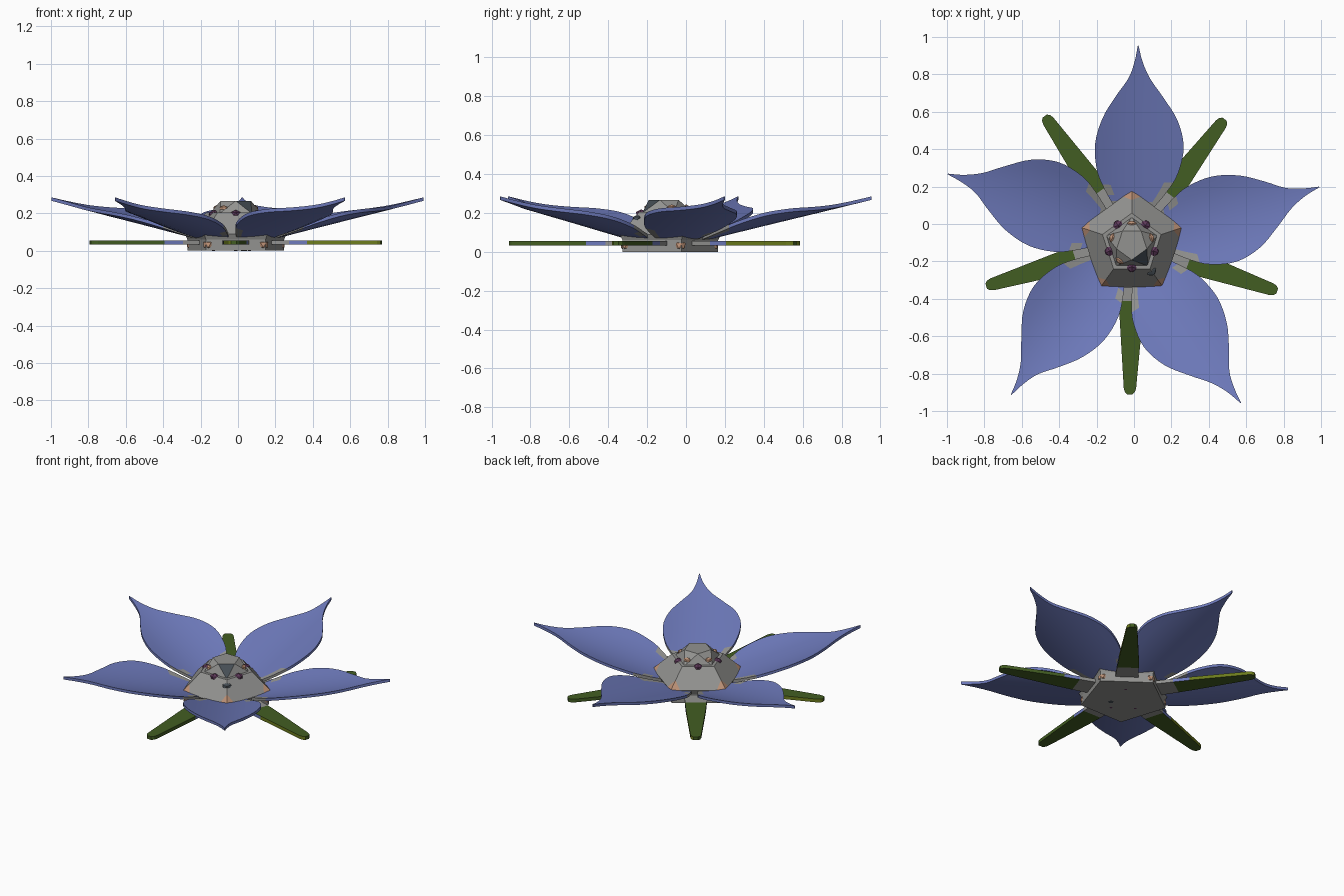
import bpy, bmesh, math
from mathutils import Vector, Matrix

if "Cube" in bpy.data.objects:
    bpy.data.objects.remove(bpy.data.objects["Cube"])

CX, CY = -0.014, -0.09


def mat(name, c):
    m = bpy.data.materials.new(name)
    m.diffuse_color = (*c, 1)
    m.use_nodes = True
    m.node_tree.nodes["Principled BSDF"].inputs["Base Color"].default_value = m.diffuse_color
    return m


BLUE = mat("petal blue", (0.155, 0.195, 0.50))
GREEN = mat("leaf green", (0.055, 0.11, 0.016))
OLIVE = mat("olive edge", (0.15, 0.20, 0.012))
GREY = mat("stone grey", (0.29, 0.29, 0.28))
PEACH = mat("peach", (0.50, 0.28, 0.18))
PURPLE = mat("plum", (0.11, 0.04, 0.10))
SLATE = mat("dark slate", (0.06, 0.075, 0.09))


def make(name, verts, faces, mats):
    me = bpy.data.meshes.new(name)
    me.from_pydata([tuple(v) for v in verts], [], faces)
    bm = bmesh.new()
    bm.from_mesh(me)
    bmesh.ops.recalc_face_normals(bm, faces=bm.faces)
    bm.to_mesh(me)
    bm.free()
    for m in mats:
        me.materials.append(m)
    ob = bpy.data.objects.new(name, me)
    bpy.context.collection.objects.link(ob)
    return ob


def place(ob, deg, cx=CX, cy=CY):
    ob.data.transform(Matrix.Translation((cx, cy, 0)) @ Matrix.Rotation(math.radians(deg), 4, 'Z'))


def spline(p, t):
    # Catmull-Rom through the stations
    i = min(int(t), len(p) - 2)
    f = t - i
    a, b, c, d = (Vector(p[max(0, min(len(p) - 1, k))]) for k in (i - 1, i, i + 1, i + 2))
    return 0.5 * (2 * b + (c - a) * f + (2 * a - 5 * b + 4 * c - d) * f * f
                  + (3 * b - a - 3 * c + d) * f ** 3)


# petal stations: distance from centre, left edge, right edge
PETAL = [(0.05, .03, -.03), (0.15, .08, -.09), (0.27, .153, -.182), (0.37, .197, -.237),
         (0.51, .212, -.262), (0.65, .177, -.225), (0.77, .11, -.145), (0.87, .045, -.07),
         (0.96, .016, -.026), (1.045, .002, -.002)]
ROWS, COLS = 36, 8


def petal(deg):
    vs, fs = [], []
    for side in (0, 1):
        for r in range(ROWS + 1):
            u, l, rt = spline(PETAL, r / ROWS * (len(PETAL) - 1))
            for c in range(COLS + 1):
                w = l + (rt - l) * c / COLS
                vs.append((u, w, 0.030 + 0.244 * u + 0.7 * w * w - 0.018 * side))
    n, k = (ROWS + 1) * (COLS + 1), COLS + 1
    for r in range(ROWS):
        for c in range(COLS):
            q = [r * k + c, r * k + c + 1, (r + 1) * k + c + 1, (r + 1) * k + c]
            fs += [q, [i + n for i in reversed(q)]]
    rim = ([r * k for r in range(ROWS)] + [ROWS * k + c for c in range(COLS)]
           + [r * k + COLS for r in range(ROWS, 0, -1)] + list(range(COLS, 0, -1)))
    for a, b in zip(rim, rim[1:] + rim[:1]):
        fs.append([a, b, b + n, a + n])
    ob = make("petal", vs, fs, [BLUE, GREY])
    # grey root and lower side margins
    for p in ob.data.polygons:
        x, y, _ = p.center
        rad, ang = math.hypot(x, y), abs(math.degrees(math.atan2(y, x)))
        p.material_index = int(rad < 0.22 or (rad < 0.38 and ang > 26))
    place(ob, deg)
    bpy.ops.object.select_all(action='DESELECT')
    ob.select_set(True)
    bpy.context.view_layer.objects.active = ob
    bpy.ops.object.shade_smooth_by_angle(angle=math.radians(35))


def sepal(deg):
    # flat tapering leaf: rounded tip, grey root, blue lower edges, one olive edge
    st = [(0.1, .075), (0.32, .066), (0.42, .061), (0.785, .033), (0.805, .027), (0.818, .014)]
    vs, fs = [], []
    for u, w in st:
        vs += [(u, w, .055), (u, -w, .055), (u, -w, .033), (u, w, .033)]
    for i in range(len(st) - 1):
        for j in range(4):
            a, b = i * 4 + j, i * 4 + (j + 1) % 4
            fs.append([a, b, b + 4, a + 4])
    fs += [[3, 2, 1, 0], [len(vs) - 4 + j for j in range(4)]]
    ob = make("sepal", vs, fs, [GREEN, GREY, BLUE, OLIVE])
    for p in ob.data.polygons:
        x, side = p.center.x, abs(p.normal.z) < 0.5
        if x < 0.3:
            p.material_index = 1
        elif side and x < 0.42:
            p.material_index = 2
        elif side and p.normal.y < -0.3:
            p.material_index = 3
    place(ob, deg, CX + .006, CY - .003)


def ring(r, z, off=90):
    return [Vector((r * math.cos(math.radians(off + 72 * i)),
                    r * math.sin(math.radians(off + 72 * i)), z)) for i in range(5)]


for i in range(5):
    petal(88 + 72 * i)
    sepal(-91 + 72 * i)

# five-sided faceted heart, with peach triangles at the corners of its slopes
HX, HY = -0.012, -0.107
base, mid, out, top = ring(.272, 0), ring(.272, .06), ring(.287, .09), ring(.165, .205)
plus = [out[i].lerp(out[(i + 1) % 5], .17) for i in range(5)]
minus = [out[i].lerp(out[i - 1], .17) for i in range(5)]
ridge = [out[i].lerp(top[i], .42) for i in range(5)]
vs = base + mid + out + top + plus + minus + ridge
fs = [[4, 3, 2, 1, 0], [15, 16, 17, 18, 19]]
peach = []
for i in range(5):
    j = (i + 1) % 5
    fs += [[i, j, 5 + j, 5 + i], [5 + i, 5 + j, 10 + j, 25 + j, 20 + i, 10 + i],
           [20 + i, 25 + j, 30 + j, 15 + j, 15 + i, 30 + i]]
    peach += [[10 + i, 20 + i, 30 + i], [10 + i, 30 + i, 25 + i]]
heart = make("faceted_heart", vs, fs + peach, [GREY, PEACH])
for p in heart.data.polygons:
    p.material_index = int(p.index >= len(fs))
place(heart, 0, HX, HY)

# small crown with a turned top and one dark side
vs = ring(.145, .2) + ring(.085, .267, 126)
fs = [[4, 3, 2, 1, 0], [5, 6, 7, 8, 9]]
for i in range(5):
    j = (i + 1) % 5
    fs += [[i, j, 5 + i], [j, 5 + j, 5 + i]]
crown = make("crown", vs, fs, [GREY, SLATE])
for p in crown.data.polygons:
    c = p.center
    p.material_index = int(c.y < -0.05 and c.x > 0.01 and c.z < 0.26)
place(crown, 0, HX, HY)


def bead(name, r, pos, m, scale, deg):
    bm = bmesh.new()
    bmesh.ops.create_icosphere(bm, subdivisions=1, radius=r)
    bmesh.ops.scale(bm, vec=scale, verts=bm.verts)
    bmesh.ops.translate(bm, vec=pos, verts=bm.verts)
    me = bpy.data.meshes.new(name)
    bm.to_mesh(me)
    bm.free()
    me.materials.append(m)
    ob = bpy.data.objects.new(name, me)
    bpy.context.collection.objects.link(ob)
    place(ob, deg, HX, HY)


# plum beads and spots, peach marks on the crown and the base corners
for i in range(5):
    bead("plum_bead", .032, (.122, 0, .193), PURPLE, (1, 1, .8), -90 + 72 * i)
    bead("peach_mark", .03, (.254, 0, .032), PEACH, (.7, 1, .9), 90 + 72 * i)
    if i != 3:
        bead("peach_facet", .026, (.108, 0, .226), PEACH, (.7, 1.1, .7), 90 + 72 * i)
    if i in (0, 2, 4):
        bead("plum_spot", .026, (.125, 0, .002), PURPLE, (1, 1, .1), -90 + 72 * i)
# dark patches: under the base and on the front right slope
bead("dark_spot", .045, (.085, 0, .002), SLATE, (1, .9, .06), -58)
bead("dark_slope_patch", .04, (.175, 0, .168), SLATE, (.8, .8, .6), -54)
